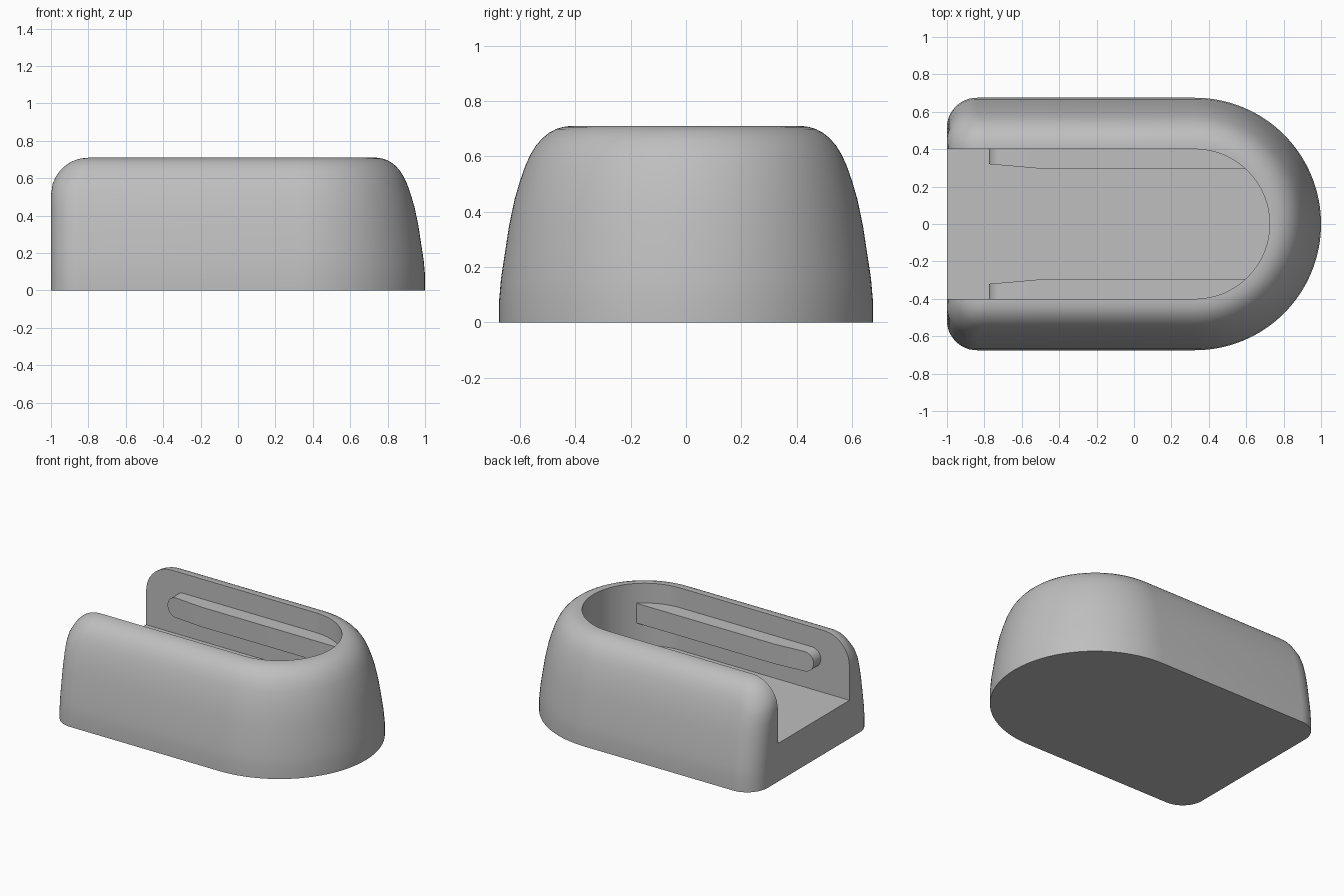
import bpy, bmesh, math

cube = bpy.data.objects.get("Cube")
if cube:
    bpy.data.objects.remove(cube, do_unlink=True)

# Main dimensions
HEIGHT, HALF_WIDTH, CENTRE = 0.71, 0.675, 0.325
SLOT, FLOOR = 0.4, 0.27
END_ROUND, CORNER = 0.2, 0.16

grey = bpy.data.materials.new("light grey")
grey.use_nodes = True
colour = (0.52, 0.52, 0.52, 1)
grey.diffuse_color = colour
grey.node_tree.nodes["Principled BSDF"].inputs["Base Color"].default_value = colour


def finish(bm, name, smooth=True):
    bmesh.ops.recalc_face_normals(bm, faces=bm.faces)
    mesh = bpy.data.meshes.new(name)
    bm.to_mesh(mesh)
    bm.free()
    obj = bpy.data.objects.new(name, mesh)
    bpy.context.collection.objects.link(obj)
    mesh.materials.append(grey)
    if smooth:
        shade(obj)
    return obj


def shade(obj):
    bpy.ops.object.select_all(action='DESELECT')
    bpy.context.view_layer.objects.active = obj
    obj.select_set(True)
    bpy.ops.object.shade_smooth_by_angle(angle=math.radians(30))


def arc(cx, cy, r, start, end, steps):
    angles = [math.radians(start + (end - start) * i / steps) for i in range(steps + 1)]
    return [(cx + r * math.cos(a), cy + r * math.sin(a)) for a in angles]


def outline(half, left, corner):
    """Plan shape: round at +x, square with rounded corners at -x."""
    return (arc(CENTRE, 0, half, -90, 90, 64)
            + arc(left + corner, half - corner, corner, 90, 180, 12)
            + arc(left + corner, corner - half, corner, 180, 270, 12))


def loft(levels, name, smooth=True):
    """Stack plan outlines given as (z, half width, left end, corner radius)."""
    bm = bmesh.new()
    rings = [[bm.verts.new((x, y, z)) for x, y in outline(h, l, c)] for z, h, l, c in levels]
    for low, high in zip(rings, rings[1:]):
        for i in range(len(low)):
            j = (i + 1) % len(low)
            bm.faces.new((low[i], low[j], high[j], high[i]))
    bm.faces.new(rings[0][::-1])
    bm.faces.new(rings[-1])
    return finish(bm, name, smooth)


# Body: walls lean inwards and roll over into the rim
wall = [(0, 0), (0.08, 0), (0.16, 0.007), (0.245, 0.02), (0.35, 0.036), (0.445, 0.056),
        (0.51, 0.075), (0.57, 0.096), (0.61, 0.115), (0.64, 0.134), (0.665, 0.156),
        (0.685, 0.181), (0.698, 0.205), (0.706, 0.23), (HEIGHT, 0.26)]
levels = []
for z, inset in wall:
    half = HALF_WIDTH - inset
    rise = max(0, z - (HEIGHT - END_ROUND))
    left = -1 + END_ROUND - math.sqrt(max(0, END_ROUND ** 2 - rise ** 2))
    levels.append((z, half, left, min(CORNER, half - SLOT)))
body = loft(levels, "holder_body", False)

# Slot open at the -x end and at the top
cutter = loft([(FLOOR, SLOT, -1.5, 0.05), (1, SLOT, -1.5, 0.05)], "slot_cutter", False)
cut = body.modifiers.new("slot", 'BOOLEAN')
cut.operation = 'DIFFERENCE'
cut.solver = 'EXACT'
cut.object = cutter
bpy.context.view_layer.objects.active = body
bpy.ops.object.modifier_apply(modifier=cut.name)
bpy.data.objects.remove(cutter, do_unlink=True)
shade(body)


# Guide rails on both slot walls, round and tapered at the open end
def rail(side, name):
    z0, z1, bend, tip, right = 0.43, 0.57, -0.49, -0.775, 0.6
    r = (z1 - z0) / 2
    profile = [(right, z0), (right, z1), (bend, z1)]
    profile += arc(tip + r, z0 + r, r, 90, 270, 16) + [(bend, z0)]
    bm = bmesh.new()
    back = [bm.verts.new((x, side * 0.42, z)) for x, z in profile]
    front = []
    for x, z in profile:
        taper = max(0, (bend - x) / (bend - tip))
        front.append(bm.verts.new((x, side * (0.295 + 0.025 * taper), z)))
    for i in range(len(back)):
        j = (i + 1) % len(back)
        bm.faces.new((back[i], back[j], front[j], front[i]))
    bm.faces.new(back)
    bm.faces.new(front[:3] + front[-1:])
    bm.faces.new(front[2:])
    return finish(bm, name)


rail(1, "back_rail")
rail(-1, "front_rail")
